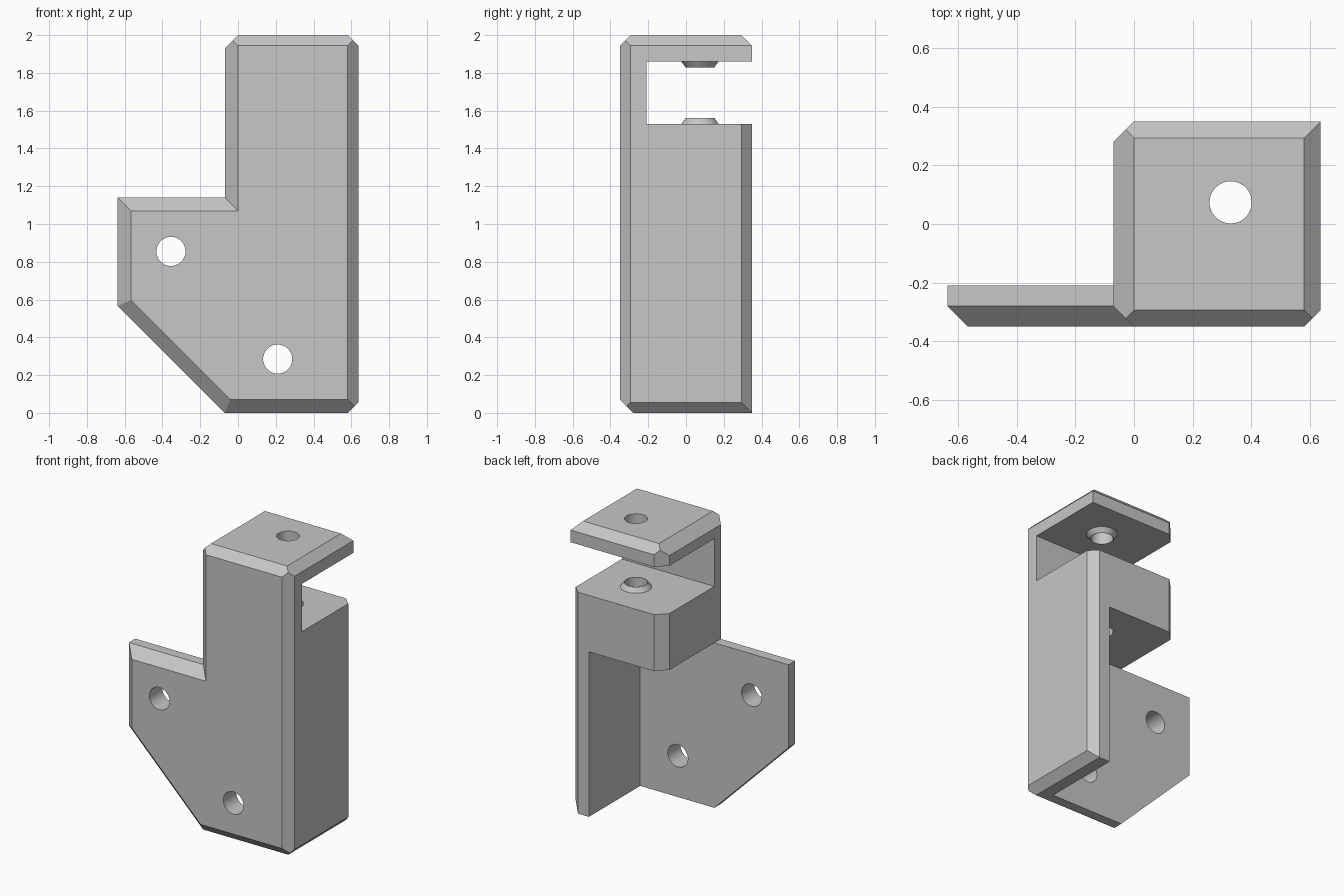
import bpy, bmesh, math
from mathutils import Vector

if "Cube" in bpy.data.objects:
    bpy.data.objects.remove(bpy.data.objects["Cube"])

grey = bpy.data.materials.new("light_grey")
grey.use_nodes = True
grey.diffuse_color = (0.57, 0.57, 0.57, 1)
grey.node_tree.nodes["Principled BSDF"].inputs["Base Color"].default_value = grey.diffuse_color

# Main dimensions
LEFT, RIGHT, STEP = -0.637, 0.637, -0.07
FRONT, BACK, INNER = -0.35, 0.35, -0.21
TOP, PLATE_TOP = 2.0, 1.14
SLOT_LOW, SLOT_HIGH = 1.53, 1.86
WIDE, NARROW = 0.07, 0.056


def make_object(name, bm):
    bmesh.ops.recalc_face_normals(bm, faces=bm.faces)
    mesh = bpy.data.meshes.new(name)
    bm.to_mesh(mesh)
    bm.free()
    mesh.materials.append(grey)
    obj = bpy.data.objects.new(name, mesh)
    bpy.context.collection.objects.link(obj)
    return obj


def block(name, low, high, cuts=()):
    """Box from corner to corner, trimmed by planes given as (point, normal)."""
    bm = bmesh.new()
    bmesh.ops.create_cube(bm, size=1)
    low, high = Vector(low), Vector(high)
    for v in bm.verts:
        v.co = [low[i] + (v.co[i] + 0.5) * (high[i] - low[i]) for i in range(3)]
    for point, normal in cuts:
        geom = bm.verts[:] + bm.edges[:] + bm.faces[:]
        bmesh.ops.bisect_plane(bm, geom=geom, dist=1e-5, plane_co=point,
                               plane_no=Vector(normal).normalized(), clear_outer=True)
        rim = [e for e in bm.edges if e.is_boundary]
        bmesh.ops.holes_fill(bm, edges=rim, sides=0)
    return make_object(name, bm)


def cone(name, centre, r1, r2, depth, axis="Z"):
    bm = bmesh.new()
    bmesh.ops.create_cone(bm, cap_ends=True, segments=48, radius1=r1, radius2=r2, depth=depth)
    for v in bm.verts:
        if axis == "Y":
            v.co = (v.co.x, -v.co.z, v.co.y)
        v.co += Vector(centre)
    return make_object(name, bm)


def combine(target, other, operation):
    mod = target.modifiers.new("combine", "BOOLEAN")
    mod.operation, mod.solver, mod.object = operation, "EXACT", other
    bpy.context.view_layer.objects.active = target
    bpy.ops.object.modifier_apply(modifier=mod.name)
    bpy.data.objects.remove(other)


# Tall chamfered column
bracket = block("corner_bracket", (STEP, FRONT, 0), (RIGHT, BACK, TOP), [
    ((STEP + WIDE, FRONT, 0), (-1, -1, 0)),
    ((STEP + WIDE, BACK, 0), (-1, 1, 0)),
    ((STEP + WIDE, 0, TOP), (-1, 0, 1)),
    ((RIGHT - NARROW, FRONT, 0), (1, -1, 0)),
    ((RIGHT - NARROW, 0, TOP), (1, 0, 1)),
    ((RIGHT - NARROW, 0, 0), (1, 0, -1)),
    ((0, FRONT + NARROW, TOP), (0, -1, 1)),
    ((0, BACK - NARROW, TOP), (0, 1, 1)),
    ((0, FRONT + WIDE, 0), (0, -1, -1)),
])

# Slot under the top plate, hollow behind the front plate, rear corner chamfer
combine(bracket, block("slot", (-1, INNER, SLOT_LOW), (1, 1, SLOT_HIGH)), "DIFFERENCE")
combine(bracket, block("hollow", (-1, INNER, -1), (0.497, 1, PLATE_TOP)), "DIFFERENCE")
combine(bracket, block("rear_corner", (0.3, 0, -1), (1, 1, 1.7),
                       [((RIGHT - NARROW, BACK, 0), (-1, -1, 0))]), "DIFFERENCE")

# Front mounting plate with a slanted lower corner
slant = math.sqrt(0.5)
plate = block("mounting_plate", (LEFT, FRONT, 0), (0.3, INNER, PLATE_TOP), [
    ((STEP, 0, 0), (-1, 0, -1)),
    ((LEFT, FRONT + WIDE, 0), (-1, -1, 0)),
    ((0, FRONT + WIDE, PLATE_TOP), (0, -1, 1)),
    ((0, FRONT + WIDE, 0), (0, -1, -1)),
    ((STEP, FRONT + WIDE, 0), (-slant, -1, -slant)),
])
combine(bracket, plate, "UNION")

# Tapered bosses facing each other across the slot
PX, PY = 0.33, 0.074
combine(bracket, cone("lower_boss", (PX, PY, SLOT_LOW), 0.122, 0.075, 0.064), "UNION")
combine(bracket, cone("upper_boss", (PX, PY, SLOT_HIGH), 0.075, 0.122, 0.064), "UNION")

# Pivot hole and two screw holes
combine(bracket, cone("pivot_hole", (PX, PY, 1.5), 0.072, 0.072, 2), "DIFFERENCE")
for x, z in ((-0.355, 0.855), (0.21, 0.285)):
    combine(bracket, cone("screw_hole", (x, -0.3, z), 0.077, 0.077, 0.4, "Y"), "DIFFERENCE")

# Merge coplanar faces and shade the holes smoothly
bm = bmesh.new()
bm.from_mesh(bracket.data)
bmesh.ops.remove_doubles(bm, verts=bm.verts, dist=1e-4)
bmesh.ops.dissolve_limit(bm, angle_limit=math.radians(1), verts=bm.verts, edges=bm.edges)
for f in bm.faces:
    f.material_index = 0
bm.to_mesh(bracket.data)
bm.free()
bpy.ops.object.select_all(action="DESELECT")
bracket.select_set(True)
bpy.context.view_layer.objects.active = bracket
bpy.ops.object.shade_smooth_by_angle(angle=math.radians(20))
